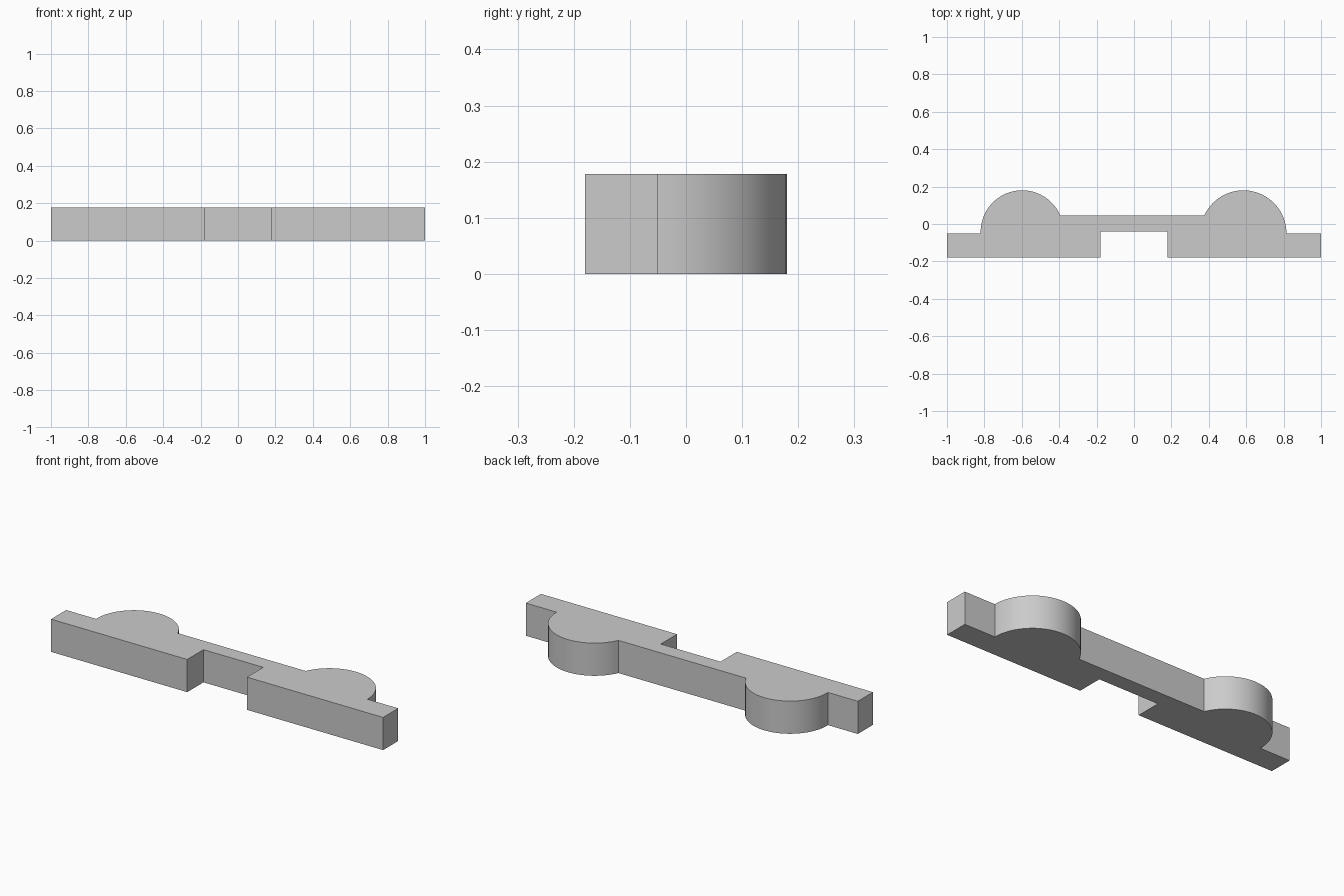
import bpy
import bmesh
from math import asin, cos, sin, pi

cube = bpy.data.objects.get("Cube")
if cube:
    bpy.data.objects.remove(cube, do_unlink=True)

HEIGHT = 0.178
FRONT, BACK = -0.18, 0.18      # depth limits
SHOULDER = -0.05               # back face of the end tabs
BRIDGE_BACK, BRIDGE_FRONT = 0.045, -0.04
NOTCH = 0.18                   # half width of the front notch


def lobe(cx, radius, side, steps=32):
    """Arc from the end tab round to the bridge; side is -1 or 1."""
    cy = BACK - radius
    start = asin((SHOULDER - cy) / radius)
    end = pi - asin((BRIDGE_BACK - cy) / radius)
    angles = [start + (end - start) * i / steps for i in range(steps + 1)]
    return [(cx + side * radius * cos(a), cy + radius * sin(a)) for a in angles]


# Plan outline, counter-clockwise from the front notch
right_arc = lobe(0.585, 0.23, 1)
left_arc = lobe(-0.598, 0.222, -1)
outline = [(NOTCH, BRIDGE_FRONT), (NOTCH, FRONT), (1, FRONT), (1, SHOULDER)]
outline += right_arc + left_arc[::-1]
outline += [(-1, SHOULDER), (-1, FRONT), (-NOTCH, FRONT), (-NOTCH, BRIDGE_FRONT)]

# Extrude the outline into a solid bar
bm = bmesh.new()
base = bm.faces.new([bm.verts.new((x, y, 0)) for x, y in outline])
top = bmesh.ops.extrude_face_region(bm, geom=[base], use_keep_orig=True)
bmesh.ops.translate(bm, vec=(0, 0, HEIGHT),
                    verts=[v for v in top["geom"] if isinstance(v, bmesh.types.BMVert)])
bmesh.ops.recalc_face_normals(bm, faces=bm.faces)
mesh = bpy.data.meshes.new("bracket_bar")
bm.to_mesh(mesh)
bm.free()

bar = bpy.data.objects.new("bracket_bar", mesh)
bpy.context.collection.objects.link(bar)

# Plain grey finish
grey = bpy.data.materials.new("plain_grey")
grey.use_nodes = True
colour = (0.6, 0.6, 0.6, 1)
grey.diffuse_color = colour
grey.node_tree.nodes["Principled BSDF"].inputs["Base Color"].default_value = colour
mesh.materials.append(grey)

# Smooth lobes, crisp edges
bpy.ops.object.select_all(action="DESELECT")
bar.select_set(True)
bpy.context.view_layer.objects.active = bar
bpy.ops.object.shade_smooth_by_angle(angle=pi / 6)
